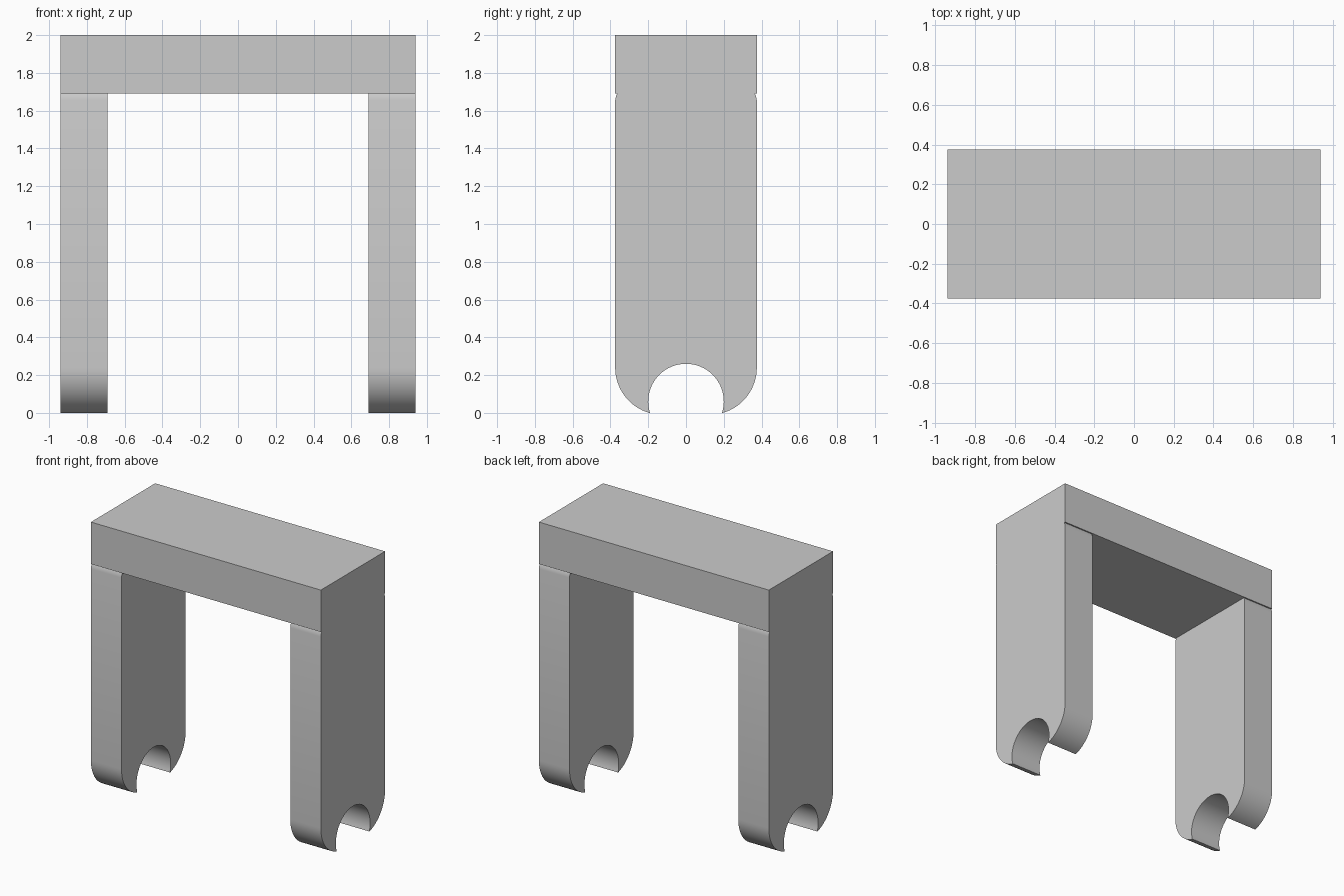
import bpy
import bmesh
from math import sin, cos, pi, asin

cube = bpy.data.objects.get("Cube")
if cube:
    bpy.data.objects.remove(cube, do_unlink=True)

HALF_X, INNER_X, HALF_Y = 0.94, 0.69, 0.375
TOP, BEAM_Z = 2.0, 1.69
HOLE_R, HOLE_Z = 0.2, 0.06
FOOT_R, FOOT_Z = 0.25, 0.24
TIP_Y = 0.193

grey = bpy.data.materials.new("plain_grey")
grey.use_nodes = True
grey.diffuse_color = (0.6, 0.6, 0.6, 1)
grey.node_tree.nodes["Principled BSDF"].inputs["Base Color"].default_value = (0.6, 0.6, 0.6, 1)


def arc(cy, cz, r, start, end, steps):
    """Points (y, z) along a circular arc."""
    angles = [start + (end - start) * i / steps for i in range(steps + 1)]
    return [(cy + r * cos(a), cz + r * sin(a)) for a in angles]


def extrude_profile(name, profile, x0, x1):
    """Extrude a closed (y, z) profile along x."""
    bm = bmesh.new()
    face = bm.faces.new([bm.verts.new((x0, y, z)) for y, z in profile])
    out = bmesh.ops.extrude_face_region(bm, geom=[face])
    moved = [g for g in out["geom"] if isinstance(g, bmesh.types.BMVert)]
    bmesh.ops.translate(bm, verts=moved, vec=(x1 - x0, 0, 0))
    bmesh.ops.recalc_face_normals(bm, faces=bm.faces)
    mesh = bpy.data.meshes.new(name)
    bm.to_mesh(mesh)
    bm.free()
    mesh.materials.append(grey)
    obj = bpy.data.objects.new(name, mesh)
    bpy.context.collection.objects.link(obj)
    bpy.ops.object.select_all(action='DESELECT')
    obj.select_set(True)
    bpy.context.view_layer.objects.active = obj
    bpy.ops.object.shade_smooth_by_angle(angle=pi / 6)
    return obj


# Crossbeam
extrude_profile("crossbeam", [(-HALF_Y, BEAM_Z), (HALF_Y, BEAM_Z),
                              (HALF_Y, TOP), (-HALF_Y, TOP)], -HALF_X, HALF_X)

# Leg profile: half outline with eased top corner and rounded foot, then mirrored
foot_end = -pi / 2 + asin((TIP_Y - HALF_Y + FOOT_R) / FOOT_R)
half = [(HALF_Y - 0.01, BEAM_Z), (HALF_Y - 0.004, BEAM_Z - 0.015), (HALF_Y, BEAM_Z - 0.035)]
half += arc(HALF_Y - FOOT_R, FOOT_Z, FOOT_R, 0, foot_end, 16)
# Round notch that clips over a bar
tip = asin(-HOLE_Z / HOLE_R)
notch = arc(0, HOLE_Z, HOLE_R, tip, pi - tip, 40)
leg = half + notch + [(-y, z) for y, z in reversed(half)]

for name, side in (("left_leg", 1), ("right_leg", -1)):
    extrude_profile(name, leg, side * INNER_X, side * HALF_X)
